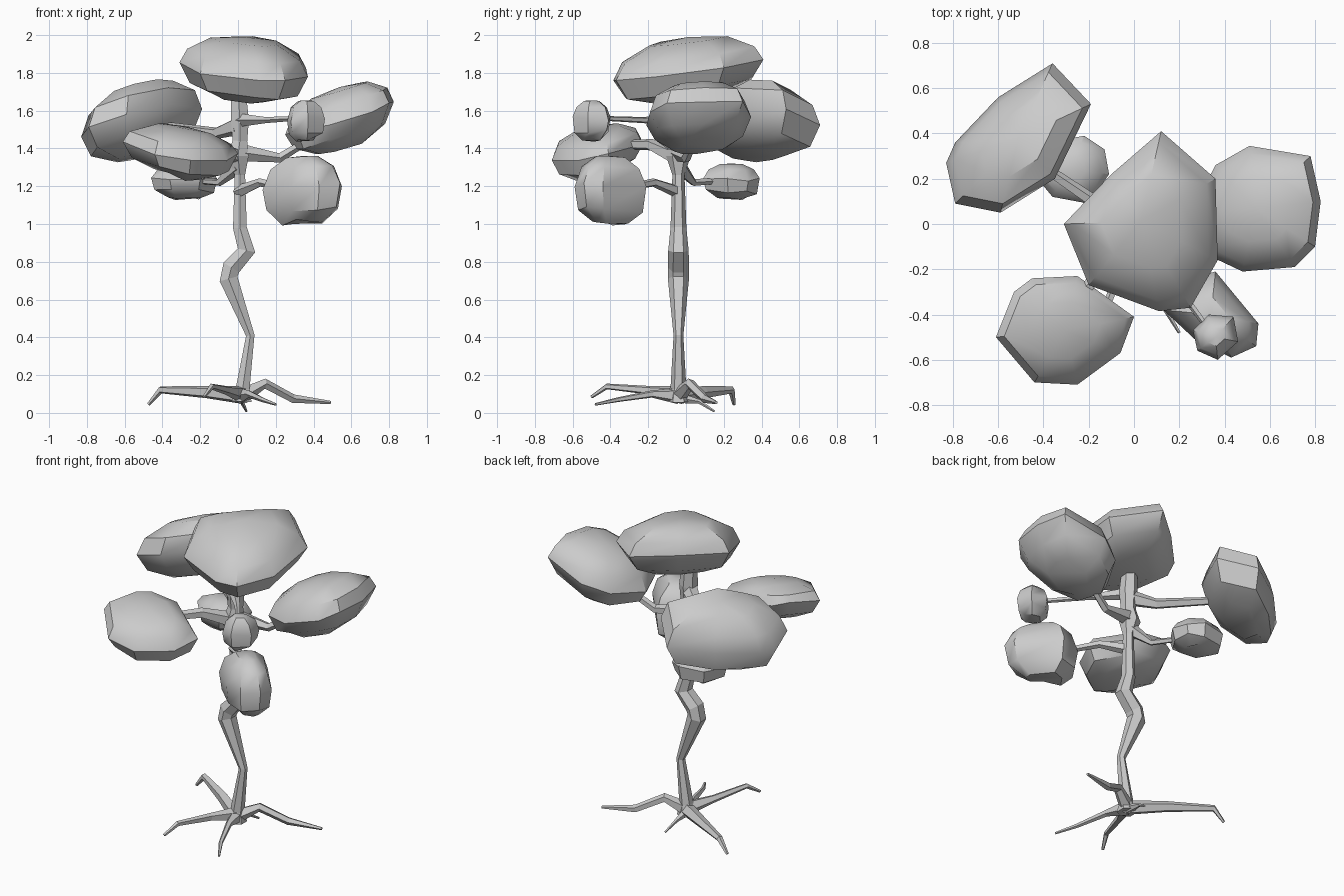
import bpy, math, random
from mathutils import Vector

random.seed(4)


def make_object(name, verts, faces, smooth_angle=None):
    mesh = bpy.data.meshes.new(name)
    mesh.from_pydata(verts, [], faces)
    mesh.update()
    ob = bpy.data.objects.new(name, mesh)
    bpy.context.collection.objects.link(ob)
    if smooth_angle:
        bpy.ops.object.select_all(action='DESELECT')
        ob.select_set(True)
        bpy.context.view_layer.objects.active = ob
        bpy.ops.object.shade_smooth_by_angle(angle=math.radians(smooth_angle))
    return ob


def ring_faces(rings, n):
    return [(r * n + i, r * n + (i + 1) % n, (r + 1) * n + (i + 1) % n, (r + 1) * n + i)
            for r in range(rings - 1) for i in range(n)]


def tube(name, points, sides=5):
    """Faceted tapering limb through (x, y, z, radius) points."""
    pos = [Vector(p[:3]) for p in points]
    start = (pos[1] - pos[0]).normalized()
    side = Vector((0, 1, 0)) if abs(start.z) > 0.8 else start.cross(Vector((0, 0, 1)))
    verts = []
    for k, p in enumerate(pos):
        d = (pos[min(k + 1, len(pos) - 1)] - pos[max(k - 1, 0)]).normalized()
        side = (side - d * side.dot(d)).normalized()
        up = d.cross(side)
        for i in range(sides):
            a = 2 * math.pi * i / sides
            verts.append(p + (side * math.cos(a) + up * math.sin(a)) * points[k][3])
    last = len(verts) - sides
    faces = ring_faces(len(pos), sides)
    faces += [tuple(reversed(range(sides))), tuple(range(last, last + sides))]
    return make_object(name, verts, faces)


# (scale of outline, height) levels shared by the leaf clumps
FLAT = [(0.45, -1), (0.84, -0.66), (1, 0), (0.88, 0.5), (0.52, 0.9)]
ROUND = [(0.5, -1), (0.9, -0.6), (1, 0.05), (0.8, 0.65), (0.4, 0.97)]


def clump(name, outline, z, gx, gy, up, down, levels=FLAT):
    """Leaf clump: plan outline (counter-clockwise) stacked in levels on a tilted plane."""
    n = len(outline)
    cx = (min(p[0] for p in outline) + max(p[0] for p in outline)) / 2
    cy = (min(p[1] for p in outline) + max(p[1] for p in outline)) / 2
    verts = []
    for s, h in levels:
        for x, y in outline:
            dx, dy = (x - cx) * s, (y - cy) * s
            wobble = random.uniform(-0.015, 0.015) if h < 0.3 else 0
            verts.append((cx + dx, cy + dy,
                          z + gx * dx + gy * dy + h * (up if h > 0 else down) + wobble))
    faces = ring_faces(len(levels), n)
    faces.append(tuple(reversed(range(n))))
    top = len(verts)
    verts.append((cx, cy, z + up))
    faces += [(top - n + i, top - n + (i + 1) % n, top) for i in range(n)]
    return make_object(name, verts, faces, 38)


# Crooked trunk
tube("trunk", [(0.02, -0.04, 0.06, 0.06), (0.025, -0.04, 0.13, 0.042), (0.065, -0.04, 0.41, 0.026),
               (-0.05, -0.04, 0.71, 0.056), (-0.035, -0.04, 0.77, 0.056), (0.045, -0.04, 0.86, 0.054),
               (0.01, -0.04, 0.98, 0.042), (0.01, -0.04, 1.26, 0.032), (0, -0.04, 1.36, 0.065),
               (0.01, -0.04, 1.44, 0.045), (0.01, -0.04, 1.55, 0.055), (0, -0.04, 1.72, 0.045)], 6)

# Branches
branches = {
    "branch_right": [(0, -0.04, 1.38, 0.05), (0.22, 0.0, 1.35, 0.026), (0.4, 0.05, 1.46, 0.02)],
    "branch_left_front": [(0, -0.04, 1.35, 0.05), (-0.13, -0.19, 1.42, 0.032), (-0.27, -0.36, 1.42, 0.024)],
    "branch_left_back": [(0, -0.04, 1.52, 0.05), (-0.12, 0.06, 1.48, 0.032), (-0.4, 0.25, 1.52, 0.024)],
    "branch_small_right": [(0, -0.04, 1.55, 0.04), (0.15, -0.22, 1.55, 0.017), (0.32, -0.45, 1.56, 0.013)],
    "branch_low_right": [(0, -0.04, 1.17, 0.035), (0.12, -0.17, 1.22, 0.023), (0.26, -0.32, 1.19, 0.018)],
    "branch_low_left": [(0, -0.04, 1.31, 0.045), (-0.1, 0.04, 1.22, 0.02), (-0.24, 0.2, 1.23, 0.014)],
}
# Roots
roots = {
    "root_left": [(0.02, -0.04, 0.09, 0.045), (-0.17, 0.09, 0.11, 0.034), (-0.41, 0.24, 0.122, 0.02), (-0.475, 0.255, 0.045, 0.009)],
    "root_right": [(0.02, -0.04, 0.09, 0.045), (0.14, 0.02, 0.155, 0.028), (0.29, 0.1, 0.075, 0.024), (0.49, 0.16, 0.055, 0.009)],
    "root_front_left": [(0.02, -0.04, 0.1, 0.045), (-0.06, -0.2, 0.12, 0.024), (-0.14, -0.42, 0.14, 0.016), (-0.18, -0.5, 0.085, 0.009)],
    "root_front_right": [(0.02, -0.04, 0.09, 0.045), (0.06, -0.18, 0.1, 0.02), (0.13, -0.36, 0.07, 0.013), (0.2, -0.48, 0.045, 0.007)],
    "root_back": [(0.02, -0.04, 0.08, 0.03), (0.02, 0.07, 0.06, 0.012), (0.045, 0.15, 0.008, 0.006)],
}
for name, pts in {**branches, **roots}.items():
    tube(name, pts)

# Leaf clumps
clump("crown_top", [(0.12, 0.41), (-0.1, 0.22), (-0.31, 0.0), (-0.2, -0.27), (0.11, -0.385),
                    (0.25, -0.37), (0.37, -0.16), (0.36, 0.2)], 1.82, -0.08, 0.12, 0.17, 0.145)
clump("crown_right", [(0.78, 0.3), (0.51, 0.345), (0.36, 0.26), (0.25, 0.05), (0.31, -0.13),
                      (0.48, -0.21), (0.71, -0.19), (0.8, -0.1), (0.825, 0.1)], 1.565, 0.3, 0.04, 0.16, 0.16)
clump("crown_left_back", [(-0.36, 0.71), (-0.6, 0.56), (-0.79, 0.36), (-0.83, 0.27), (-0.79, 0.09),
                          (-0.59, 0.05), (-0.35, 0.2), (-0.19, 0.53)], 1.55, 0.32, -0.2, 0.19, 0.18)
clump("crown_left_front", [(-0.25, -0.23), (-0.45, -0.24), (-0.53, -0.3), (-0.61, -0.5), (-0.44, -0.7),
                           (-0.25, -0.71), (-0.06, -0.57), (0.0, -0.41)], 1.4, -0.15, 0.17, 0.11, 0.135)
clump("crown_low_right", [(0.36, -0.21), (0.22, -0.25), (0.13, -0.38), (0.28, -0.52), (0.43, -0.59),
                          (0.54, -0.54), (0.55, -0.44)], 1.18, 0.05, -0.03, 0.18, 0.17, ROUND)
clump("crown_small_right", [(0.44, -0.41), (0.33, -0.4), (0.26, -0.47), (0.28, -0.56), (0.37, -0.6),
                            (0.46, -0.52)], 1.55, 0, 0, 0.105, 0.1, ROUND)
clump("crown_low_left", [(-0.22, 0.39), (-0.38, 0.36), (-0.46, 0.24), (-0.36, 0.12), (-0.2, 0.09),
                         (-0.11, 0.22), (-0.13, 0.33)], 1.23, 0, 0, 0.09, 0.1, ROUND)
